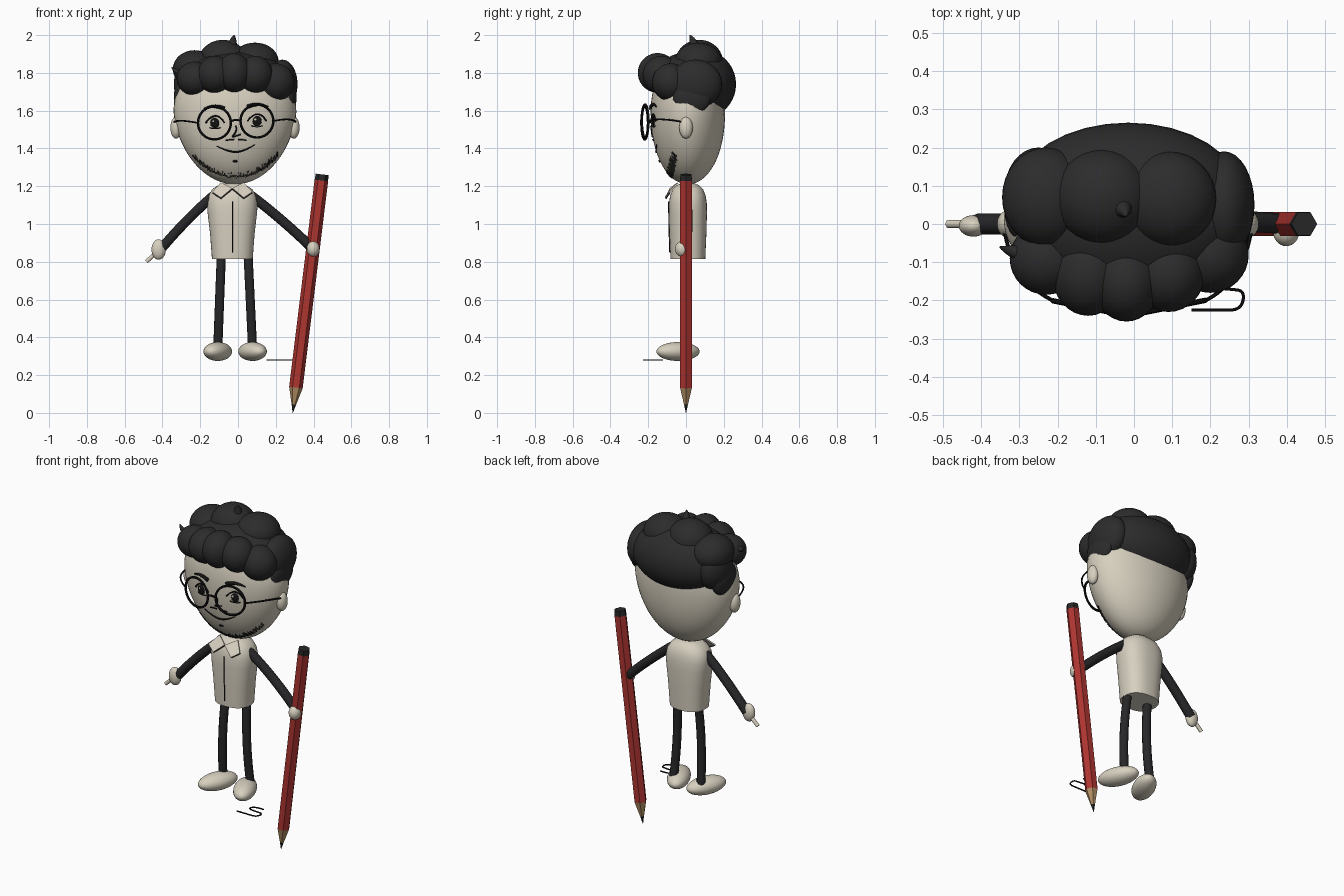
import bpy, bmesh, math, random
from mathutils import Vector

if "Cube" in bpy.data.objects:
    bpy.data.objects.remove(bpy.data.objects["Cube"])
random.seed(4)


def material(name, r, g, b):
    mat = bpy.data.materials.new(name)
    mat.use_nodes = True
    mat.diffuse_color = (r, g, b, 1)
    shader = mat.node_tree.nodes["Principled BSDF"]
    shader.inputs["Base Color"].default_value = (r, g, b, 1)
    shader.inputs["Roughness"].default_value = 0.7
    return mat


SKIN = material("cream skin", 0.68, 0.63, 0.52)
SHIRT = material("cream shirt", 0.68, 0.63, 0.53)
HAIR = material("charcoal hair", 0.025, 0.025, 0.026)
LIMB = material("dark cloth", 0.02, 0.02, 0.022)
INK = material("black ink", 0.006, 0.006, 0.006)
RED = material("pencil red", 0.42, 0.035, 0.03)
WOOD = material("pencil wood", 0.45, 0.28, 0.13)
LEAD = material("pencil graphite", 0.02, 0.02, 0.02)


def finish(name, bm, mat, smooth=True):
    mesh = bpy.data.meshes.new(name)
    bmesh.ops.recalc_face_normals(bm, faces=bm.faces[:])
    bm.to_mesh(mesh)
    bm.free()
    mesh.materials.append(mat)
    obj = bpy.data.objects.new(name, mesh)
    bpy.context.collection.objects.link(obj)
    if smooth:
        bpy.ops.object.select_all(action="DESELECT")
        obj.select_set(True)
        bpy.context.view_layer.objects.active = obj
        bpy.ops.object.shade_smooth_by_angle(angle=math.radians(50))
    return obj


def blob(name, centre, radii, mat, turn=0):
    bm = bmesh.new()
    bmesh.ops.create_uvsphere(bm, u_segments=32, v_segments=20, radius=1)
    bmesh.ops.scale(bm, vec=radii, verts=bm.verts[:])
    obj = finish(name, bm, mat)
    obj.location = centre
    obj.rotation_euler.z = turn
    return obj


def loft(name, rings, mat, sides=48, power=2, centre=(0, 0), smooth=True):
    """Stack closed superellipse rings given as (z, rx, ry)."""
    bm = bmesh.new()
    loops = []
    for z, rx, ry in rings:
        loop = []
        for i in range(sides):
            c, s = (f(math.tau * i / sides) for f in (math.cos, math.sin))
            x = math.copysign(abs(c) ** (2 / power), c) * rx
            y = math.copysign(abs(s) ** (2 / power), s) * ry
            loop.append(bm.verts.new((centre[0] + x, centre[1] + y, z)))
        loops.append(loop)
    for low, high in zip(loops, loops[1:]):
        for i in range(sides):
            j = (i + 1) % sides
            bm.faces.new((low[i], low[j], high[j], high[i]))
    bm.faces.new(loops[0])
    bm.faces.new(loops[-1])
    return finish(name, bm, mat, smooth)


def tube(name, paths, radius, mat, kind="NURBS", cyclic=False, taper=None):
    """Round stroke along each path, turned into a mesh."""
    curve = bpy.data.curves.new(name, "CURVE")
    curve.dimensions = "3D"
    curve.bevel_depth = radius
    curve.bevel_resolution = 3 if radius > 0.01 else 1
    curve.use_fill_caps = True
    for path in paths:
        spline = curve.splines.new(kind)
        spline.points.add(len(path) - 1)
        for i, (point, co) in enumerate(zip(spline.points, path)):
            point.co = (*co, 1)
            point.radius = taper[i] if taper else 1
        spline.use_cyclic_u = cyclic
        if kind == "NURBS":
            spline.order_u = 3
            spline.use_endpoint_u = True
    temp = bpy.data.objects.new(name, curve)
    bm = bmesh.new()
    bm.from_mesh(temp.to_mesh())
    temp.to_mesh_clear()
    bpy.data.objects.remove(temp)
    bpy.data.curves.remove(curve)
    return finish(name, bm, mat)


# Egg-shaped head, tapering to the chin
HX, HY, WIDE = -0.016, 0.01, 1.6


def head_radii(z):
    if z > WIDE:
        f = math.sqrt(max(0, 1 - ((z - WIDE) / 0.3) ** 2))
        return 0.325 * f, 0.197 * f
    t = min(1, (WIDE - z) / 0.39)
    return 0.325 * math.sqrt(1 - t ** 1.7), 0.197 * math.sqrt(1 - t ** 2.2)


def on_face(x, z, lift=0.002):
    rx, ry = head_radii(z)
    bulge = max(0, 1 - ((x - HX) / max(rx, 0.01)) ** 2)
    return (x, HY - ry * math.sqrt(bulge) - lift, z)


levels = [1.555 - 0.344 * math.cos(math.pi * i / 32) for i in range(33)]
loft("head", [(z, *head_radii(z)) for z in levels], SKIN, centre=(HX, HY))
for side, label in ((-1, "right"), (1, "left")):
    blob(label + "_ear", (HX + side * 0.312, 0, 1.51), (0.03, 0.036, 0.058), SKIN)

# Curly hair: a cap, a row of front curls, crown curls and side locks
HAIR_LOCKS = {
    "cap": (-0.015, 0.02, 1.76, 0.29, 0.2, 0.15),
    "back": (-0.015, 0.08, 1.74, 0.295, 0.185, 0.185),
    "left_side": (0.235, 0.05, 1.74, 0.08, 0.14, 0.13),
    "left_low": (0.27, 0.03, 1.67, 0.04, 0.1, 0.09),
    "right_side": (-0.25, 0.08, 1.74, 0.09, 0.12, 0.13),
    "right_low": (-0.29, 0.05, 1.67, 0.05, 0.1, 0.1),
    "crown_right": (-0.23, 0.07, 1.82, 0.115, 0.13, 0.1),
    "crown_middle": (-0.08, 0.07, 1.86, 0.13, 0.125, 0.115),
    "crown_left": (0.09, 0.065, 1.86, 0.125, 0.125, 0.1),
    "front_far_right": (-0.23, -0.09, 1.77, 0.095, 0.095, 0.09),
    "front_right": (-0.12, -0.13, 1.79, 0.095, 0.11, 0.1),
    "front_middle": (-0.02, -0.15, 1.8, 0.09, 0.105, 0.105),
    "front_left": (0.09, -0.13, 1.79, 0.095, 0.1, 0.1),
    "front_far_left": (0.2, -0.08, 1.75, 0.1, 0.1, 0.1),
}
for label, spot in HAIR_LOCKS.items():
    blob("hair_" + label, spot[:3], spot[3:], HAIR)
tube("hair_top_wisp", [[(-0.03, 0.04, 1.95), (-0.025, 0.035, 1.98), (-0.02, 0.02, 2)]],
     0.025, HAIR, taper=(1, 0.7, 0.1))
tube("hair_side_wisp", [[(-0.28, -0.08, 1.8), (-0.33, -0.07, 1.8), (-0.35, -0.06, 1.83)]],
     0.025, HAIR, taper=(1, 0.6, 0.1))


# Drawn face: brows, eyes, nose, mouth and stubble
def ink(name, radius, *strokes, taper=None):
    tube(name, [[on_face(*p) for p in s] for s in strokes], radius, INK, taper=taper)


for side, label, ex, ez in ((-1, "right", -0.122, 1.535), (1, "left", 0.1, 1.545)):
    ink(label + "_eyebrow", 0.011,
        [(ex - side * 0.05, ez + 0.075), (ex, ez + 0.1), (ex + side * 0.06, ez + 0.075)],
        taper=(1, 1, 0.3))
    ink(label + "_eyelid", 0.005,
        [(ex - 0.05, ez), (ex - 0.02, ez + 0.038), (ex + 0.03, ez + 0.035), (ex + 0.05, ez)])
    ink(label + "_lower_lid", 0.003, [(ex - 0.03, ez - 0.025), (ex, ez - 0.036), (ex + 0.03, ez - 0.025)])
    blob(label + "_iris", on_face(ex, ez, 0), (0.025, 0.009, 0.027), INK)
    blob(label + "_eye_glint", on_face(ex - 0.008, ez + 0.008, 0.006), (0.007, 0.004, 0.007), SKIN)
ink("nose", 0.004, [(-0.012, 1.52), (-0.005, 1.49), (-0.035, 1.46), (-0.01, 1.465), (0.015, 1.475)])
ink("moustache", 0.004, [(-0.065, 1.442), (-0.04, 1.448), (-0.02, 1.446)],
    [(0, 1.446), (0.02, 1.448), (0.045, 1.442)])
ink("mouth", 0.006, [(-0.115, 1.413), (-0.05, 1.38), (0.03, 1.382), (0.09, 1.42)], taper=(0.4, 1, 1, 0.4))
ink("chin_mark", 0.006, [(-0.025, 1.335), (-0.015, 1.328), (-0.005, 1.335)])
stubble = []
for i in range(91):
    u = i / 45 - 1
    x, z = HX + 0.225 * u, 1.25 + 0.11 * abs(u) ** 2.2
    stubble.append((x, z + random.uniform(0, 0.025)))
    stubble.append((x + 0.002, z - random.uniform(0, 0.008)))
tube("stubble", [[on_face(*p) for p in stubble]], 0.0025, INK, kind="POLY")

# Round glasses, bending back towards the ears
for side, label, gx, gz in ((-1, "right", -0.125, 1.535), (1, "left", 0.1, 1.545)):
    rim = []
    for i in range(40):
        a = math.tau * i / 40
        x = gx + 0.087 * math.cos(a)
        rim.append((x, -0.24 + 0.2 * abs(x - HX), gz + 0.087 * math.sin(a)))
    tube(label + "_lens_rim", [rim], 0.007, INK, kind="POLY", cyclic=True)
    tube(label + "_glasses_arm", [[(gx + side * 0.087, -0.2, gz), (HX + side * 0.3, -0.15, gz + 0.02),
         (HX + side * 0.322, -0.02, 1.54)]], 0.005, INK)
tube("glasses_bridge", [[(-0.04, -0.235, 1.54), (-0.015, -0.24, 1.56), (0.015, -0.235, 1.545)]], 0.006, INK)

# Shirt with collar flaps and a front seam
BODY = (-0.03, 0.01)
loft("shirt", [(0.815, 0.108, 0.092), (0.95, 0.118, 0.098), (1.06, 0.131, 0.101), (1.11, 0.134, 0.1),
     (1.15, 0.127, 0.094), (1.185, 0.105, 0.08), (1.205, 0.075, 0.06), (1.215, 0.04, 0.035)],
     SHIRT, power=2.4, centre=BODY)
tube("shirt_seam", [[(-0.03, -0.086, 0.85), (-0.03, -0.091, 0.98), (-0.03, -0.092, 1.12)]], 0.003, INK)
for side, label in ((-1, "right"), (1, "left")):
    flap = [(BODY[0] + side * dx, y, z) for dx, y, z in
            ((0, -0.08, 1.185), (0.06, -0.106, 1.135), (0.105, -0.085, 1.165), (0.06, -0.04, 1.215))]
    bm = bmesh.new()
    bm.faces.new([bm.verts.new(p) for p in flap])
    obj = finish(label + "_collar", bm, SHIRT, smooth=False)
    obj.modifiers.new("thickness", "SOLIDIFY").thickness = 0.008
    tube(label + "_collar_edge", [flap[:3]], 0.003, INK, kind="POLY")

# Arms, hands, legs and feet
tube("right_arm", [[(-0.13, 0, 1.15), (-0.27, 0, 1.03), (-0.41, 0, 0.865)]], 0.027, LIMB)
tube("left_arm", [[(0.07, 0, 1.15), (0.23, 0.015, 1.03), (0.395, 0, 0.87)]], 0.027, LIMB)
blob("right_hand", (-0.42, -0.005, 0.865), (0.038, 0.028, 0.054), SKIN)
tube("pointing_finger", [[(-0.43, 0, 0.85), (-0.46, 0, 0.825), (-0.485, 0, 0.8)]], 0.011, SKIN)
blob("left_hand", (0.398, -0.02, 0.868), (0.034, 0.038, 0.042), SKIN)
for side, label, hip, ankle in ((-1, "right", -0.088, -0.107), (1, "left", 0.053, 0.077)):
    mid = (hip + ankle) / 2
    tube(label + "_leg", [[(hip, 0.01, 0.84), (mid, -0.025, 0.6), (ankle, 0.01, 0.34)]], 0.025, LIMB)
    blob(label + "_foot", (ankle, -0.042, 0.325), (0.063, 0.122, 0.05), SKIN, turn=side * math.radians(24))

# Six-sided pencil, leaning outwards
tilt = math.atan2(0.155, 1.26)
for label, mat, rings in (
        ("lead", LEAD, ((0, 0.001), (0.045, 0.012))),
        ("wood", WOOD, ((0.045, 0.012), (0.135, 0.036))),
        ("shaft", RED, ((0.135, 0.036), (1.24, 0.036))),
        ("cap", LEAD, ((1.24, 0.036), (1.272, 0.034)))):
    part = loft("pencil_" + label, [(z, r, r) for z, r in rings], mat, sides=6, smooth=False)
    part.location.x = 0.29
    part.rotation_euler.y = tilt

# Loose drawn stroke by the foot
stroke = [(0.26, -0.125), (0.2, -0.12), (0.18, -0.165), (0.25, -0.17), (0.29, -0.175),
          (0.28, -0.225), (0.22, -0.225), (0.15, -0.225)]
tube("pencil_stroke", [[(x, y, 0.28) for x, y in stroke]], 0.004, INK)
